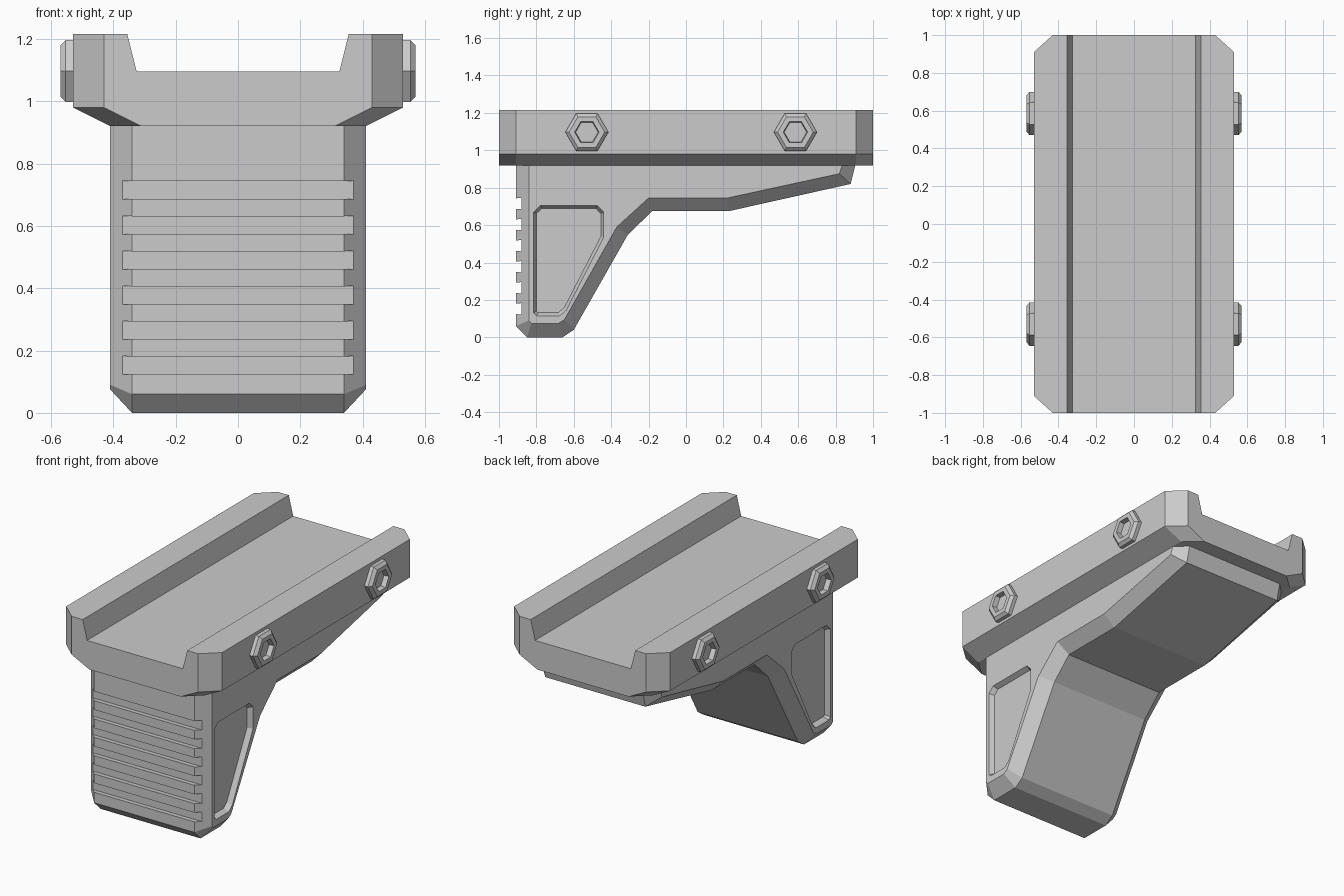
import bpy, bmesh, math

cube = bpy.data.objects.get("Cube")
if cube:
    bpy.data.objects.remove(cube)

GREY = (0.6, 0.6, 0.6, 1)
mat = bpy.data.materials.new("matte grey")
mat.use_nodes = True
mat.diffuse_color = GREY
mat.node_tree.nodes["Principled BSDF"].inputs["Base Color"].default_value = GREY


def loft(name, rings, closed=False):
    """Skin equal-length rings of points; cap the ends, or join last to first."""
    bm = bmesh.new()
    vs = [[bm.verts.new(p) for p in ring] for ring in rings]
    pairs = list(zip(vs, vs[1:]))
    if closed:
        pairs.append((vs[-1], vs[0]))
    else:
        bm.faces.new(vs[0])
        bm.faces.new(vs[-1])
    for a, b in pairs:
        for i in range(len(a)):
            j = (i + 1) % len(a)
            bm.faces.new((a[i], a[j], b[j], b[i]))
    bmesh.ops.recalc_face_normals(bm, faces=bm.faces)
    mesh = bpy.data.meshes.new(name)
    bm.to_mesh(mesh)
    bm.free()
    mesh.materials.append(mat)
    obj = bpy.data.objects.new(name, mesh)
    bpy.context.collection.objects.link(obj)
    return obj


def side_ring(x, outline):
    return [(x, y, z) for y, z in outline]


def cut(target, cutter):
    mod = target.modifiers.new(cutter.name, 'BOOLEAN')
    mod.operation = 'DIFFERENCE'
    mod.solver = 'EXACT'
    mod.object = cutter
    cutter.hide_render = True
    cutter.hide_viewport = True


# Mounting rail: channel section, narrowed at both ends for corner chamfers
def rail_ring(y, s):
    half = [(0.325, 1.095), (0.355, 1.215), (0.53 - s, 1.215),
            (0.53 - s, 0.98), (0.41 - s, 0.92)]
    both = half + [(-x, z) for x, z in reversed(half)]
    return [(x, y, z) for x, z in both]


loft("mounting_rail", [rail_ring(-1, 0.1), rail_ring(-0.91, 0),
                       rail_ring(0.91, 0), rail_ring(1, 0.1)])

# Angled grip: wide middle outline, chamfered to a smaller outline on each side
outer = [(-0.91, 0.92), (-0.91, 0.06), (-0.85, 0), (-0.66, 0), (-0.6, 0.04),
         (-0.31, 0.55), (-0.18, 0.675), (0.23, 0.675), (0.88, 0.82), (0.905, 0.92)]
inner = [(-0.84, 0.92), (-0.84, 0.09), (-0.825, 0.075), (-0.68, 0.075), (-0.65, 0.095),
         (-0.37, 0.59), (-0.2, 0.745), (0.22, 0.745), (0.82, 0.875), (0.835, 0.92)]
grip = loft("angled_grip", [side_ring(-0.41, inner), side_ring(-0.34, outer),
                            side_ring(0.34, outer), side_ring(0.41, inner)])

# Finger grooves across the front
for i in range(6):
    z = 0.715 - 0.1125 * i
    floor, mouth = 0.03, 0.026
    section = [(-0.88, z - floor), (-0.88, z + floor),
               (-0.95, z + mouth), (-0.95, z - mouth)]
    cut(grip, loft(f"groove_cutter_{i + 1}", [side_ring(-0.6, section), side_ring(0.6, section)]))

# Tapered recessed panel on each side
mouth = [(-0.815, 0.67), (-0.778, 0.705), (-0.475, 0.705), (-0.44, 0.67),
         (-0.44, 0.535), (-0.64, 0.145), (-0.675, 0.115), (-0.8, 0.115), (-0.815, 0.13)]
floor = [(-0.8, 0.662), (-0.77, 0.69), (-0.482, 0.69), (-0.455, 0.662),
         (-0.455, 0.54), (-0.652, 0.157), (-0.682, 0.132), (-0.79, 0.132), (-0.8, 0.14)]
for side, s in (("left", 1), ("right", -1)):
    cut(grip, loft(f"{side}_panel_cutter", [side_ring(s * 0.38, floor), side_ring(s * 0.41, mouth),
                                            side_ring(s * 0.45, mouth)]))


# Hex bolts with hex sockets
def hexagon(x, y, r):
    return [(x, y + r * math.cos(k * math.pi / 3), 1.097 + r * math.sin(k * math.pi / 3))
            for k in range(6)]


for side, s in (("left", 1), ("right", -1)):
    for place, y in (("front", -0.53), ("back", 0.585)):
        steps = [(0.51, 0.115), (0.553, 0.115), (0.57, 0.095), (0.57, 0.065), (0.54, 0.06)]
        loft(f"{side}_{place}_bolt", [hexagon(s * x, y, r) for x, r in steps])
